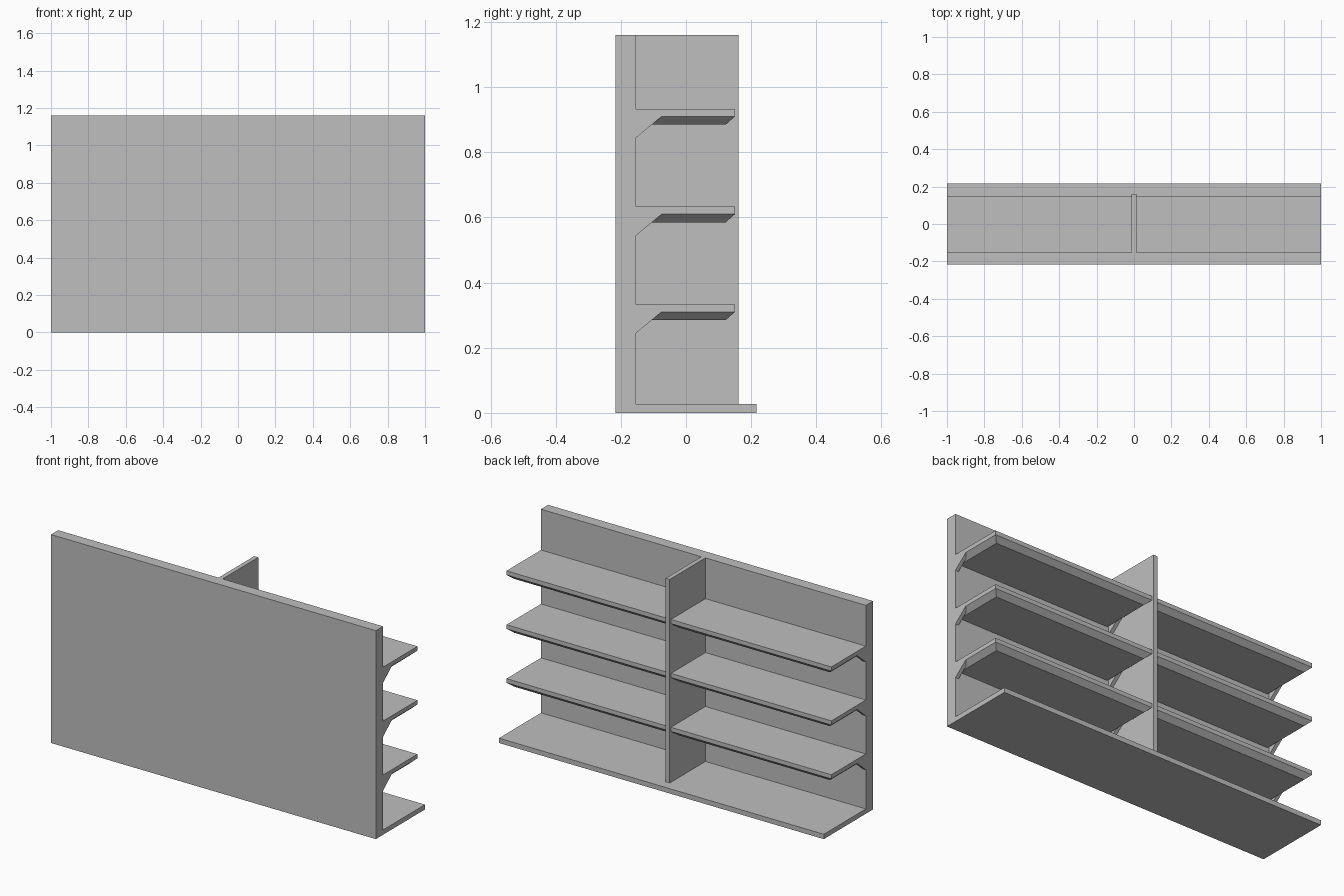
import bpy
import bmesh

if "Cube" in bpy.data.objects:
    bpy.data.objects.remove(bpy.data.objects["Cube"], do_unlink=True)

# Single painted-metal colour
grey = bpy.data.materials.new("plain_grey")
grey.use_nodes = True
colour = (0.52, 0.52, 0.52, 1)
grey.diffuse_color = colour
grey.node_tree.nodes["Principled BSDF"].inputs["Base Color"].default_value = colour


def loft(name, start, end):
    """Solid between two matching outlines."""
    bm = bmesh.new()
    a = [bm.verts.new(p) for p in start]
    b = [bm.verts.new(p) for p in end]
    bm.faces.new(a)
    bm.faces.new(b)
    for i in range(len(a)):
        j = (i + 1) % len(a)
        bm.faces.new((a[i], a[j], b[j], b[i]))
    bmesh.ops.recalc_face_normals(bm, faces=bm.faces)
    mesh = bpy.data.meshes.new(name)
    bm.to_mesh(mesh)
    bm.free()
    mesh.materials.append(grey)
    obj = bpy.data.objects.new(name, mesh)
    bpy.context.collection.objects.link(obj)
    return obj


def rect(x0, x1, y0, y1, z):
    return [(x0, y0, z), (x1, y0, z), (x1, y1, z), (x0, y1, z)]


def box(name, x0, x1, y0, y1, z0, z1):
    return loft(name, rect(x0, x1, y0, y1, z0), rect(x0, x1, y0, y1, z1))


HEIGHT = 1.16
FRONT, WALL, BACK = -0.216, -0.153, 0.216
SHELF_EDGE = 0.15
HALF_DIVIDER = 0.0125
CHAMFER, DROP = 0.028, 0.025
GUSSET = 0.02

# Main panel, base and central divider
box("wall_panel", -1, 1, FRONT, WALL, 0, HEIGHT)
box("base_shelf", -1, 1, WALL, BACK, 0, 0.027)
box("center_divider", -HALF_DIVIDER, HALF_DIVIDER, WALL, 0.161, 0.027, HEIGHT)

# Three shelves on each side of the divider
for level in range(3):
    z = 0.31 + 0.3 * level
    for side, x0, x1 in (("right", -1, -HALF_DIVIDER), ("left", HALF_DIVIDER, 1)):
        tag = f"{side}_{level + 1}"
        box(f"shelf_{tag}", x0, x1, WALL, SHELF_EDGE, z, z + 0.023)
        # Tapered underside
        loft(f"shelf_underside_{tag}",
             rect(x0, x1, WALL, SHELF_EDGE, z),
             rect(x0 + CHAMFER, x1 - CHAMFER, WALL, SHELF_EDGE - CHAMFER, z - DROP))
        # Triangular support at each end
        for end, gx in (("a", x0), ("b", x1 - GUSSET)):
            corners = ((WALL, z), (WALL, z - 0.065), (-0.075, z))
            loft(f"gusset_{tag}_{end}",
                 [(gx, y, h) for y, h in corners],
                 [(gx + GUSSET, y, h) for y, h in corners])
